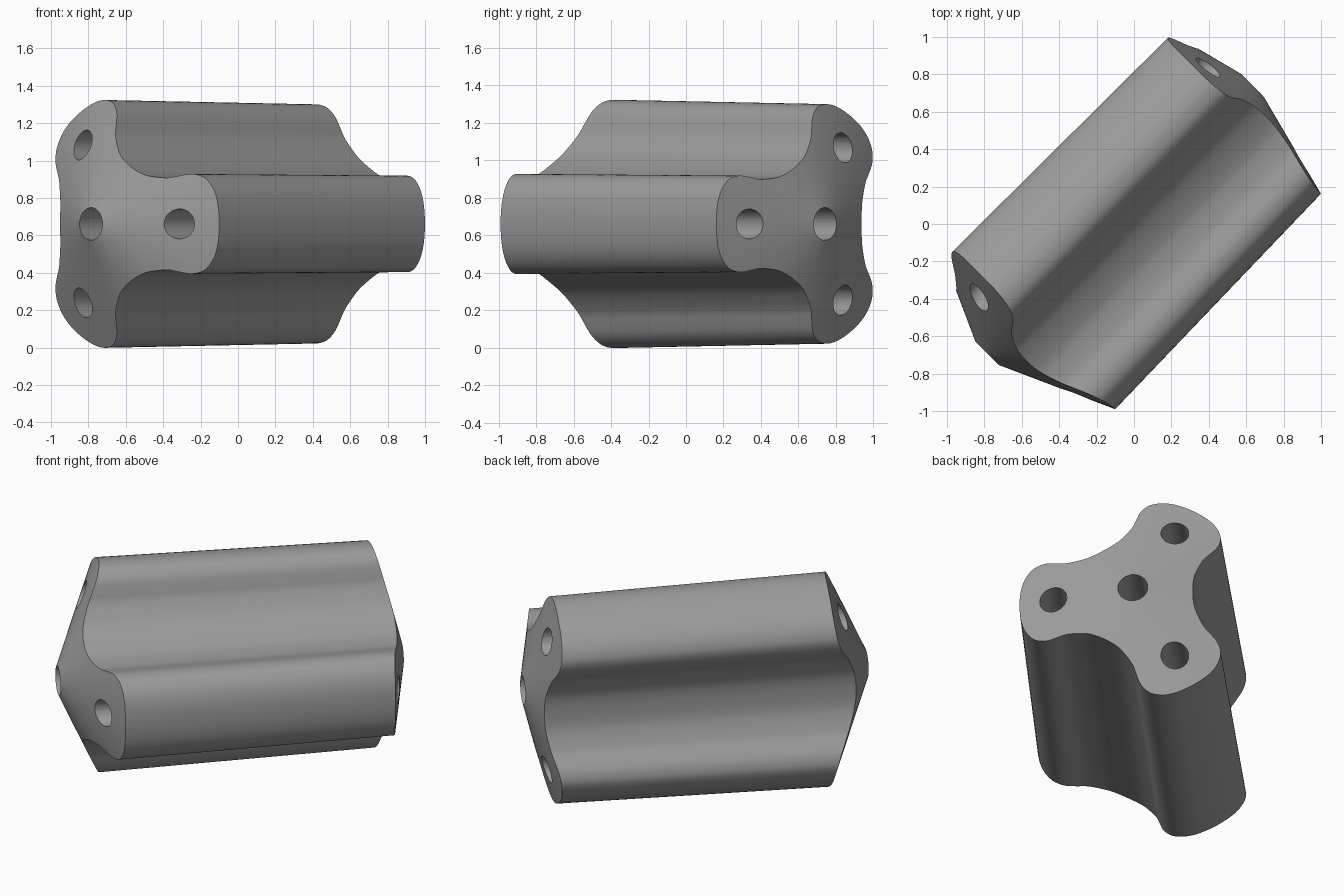
import bpy, bmesh, math
from mathutils import Vector

cube = bpy.data.objects.get("Cube")
if cube:
    bpy.data.objects.remove(cube, do_unlink=True)

# The pellet lies along U, with one lobe pointing along V
U = Vector((1, 1, 0)).normalized()
V = Vector((1, -1, 0)).normalized()
MID_Z = 0.661
# For each end: apex position, cone slope, sideways offset, taper scale
FRONT = (-1.084, 0.45, -0.066, 1.0)
BACK = (0.994, -0.258, -0.078, 0.965)


def place(end, a, b):
    """Point on an end cone at cross-section position (a, b)."""
    apex, slope, shift, scale = end
    a, b = a * scale, b * scale
    p = U * (apex + slope * math.hypot(a, b)) + V * (shift + a)
    return p + Vector((0, 0, MID_Z + b))


def turn(p, angle):
    c, s = math.cos(angle), math.sin(angle)
    return Vector((p[0] * c - p[1] * s, p[0] * s + p[1] * c))


def smooth_loop(points, steps):
    """Closed curve running smoothly through the points."""
    out = []
    n = len(points)
    for i in range(n):
        p0, p1, p2, p3 = (points[(i + k - 1) % n] for k in range(4))
        for j in range(steps):
            t = j / steps
            out.append(0.5 * (2 * p1 + (p2 - p0) * t
                              + (2 * p0 - 5 * p1 + 4 * p2 - p3) * t ** 2
                              + (3 * p1 - p0 - 3 * p2 + p3) * t ** 3))
    return out


def new_object(name, bm):
    bmesh.ops.recalc_face_normals(bm, faces=bm.faces)
    mesh = bpy.data.meshes.new(name)
    bm.to_mesh(mesh)
    bm.free()
    obj = bpy.data.objects.new(name, mesh)
    bpy.context.collection.objects.link(obj)
    return obj


# Half a lobe, from the tip to the valley, mirrored and repeated three times
half = [(0.695, 0), (0.686, 0.105), (0.66, 0.182), (0.618, 0.236),
        (0.577, 0.259), (0.525, 0.267), (0.46, 0.256), (0.40, 0.246),
        (0.30, 0.256), (0.24, 0.275), (0.1775, 0.307)]
lobe = [(a, -b) for a, b in reversed(half[1:-1])] + half
section = smooth_loop([turn(p, math.tau * k / 3) for k in range(3) for p in lobe], 3)

# Lobed body with conical ends
bm = bmesh.new()
rims = []
for end in (FRONT, BACK):
    rim = [bm.verts.new(place(end, *p)) for p in section]
    apex = bm.verts.new(place(end, 0, 0))
    for i, v in enumerate(rim):
        bm.faces.new((rim[i - 1], v, apex))
    rims.append(rim)
for i in range(len(section)):
    bm.faces.new((rims[0][i - 1], rims[0][i], rims[1][i], rims[1][i - 1]))
body = new_object("lobed_body", bm)

# Lengthwise holes: one in the centre and one in each lobe
bm = bmesh.new()
centres = [Vector((0, 0))] + [turn((0.487, 0), math.tau * k / 3) for k in range(3)]
for c in centres:
    radius = 0.087 if c.length == 0 else 0.08
    start, stop = place(FRONT, *c), place(BACK, *c)
    along = (stop - start) * 0.15
    rings = []
    for p in (start - along, stop + along):
        ring = []
        for i in range(32):
            t = math.tau * (i + 0.37) / 32
            side = V * math.cos(t) + Vector((0, 0, math.sin(t)))
            ring.append(bm.verts.new(p + side * radius))
        bm.faces.new(ring)
        rings.append(ring)
    for i in range(32):
        bm.faces.new((rings[0][i - 1], rings[0][i], rings[1][i], rings[1][i - 1]))
cutter = new_object("hole_cutter", bm)
cutter.hide_render = True

cut = body.modifiers.new("holes", "BOOLEAN")
cut.operation = "DIFFERENCE"
cut.solver = "EXACT"
cut.object = cutter
bpy.ops.object.select_all(action="DESELECT")
body.select_set(True)
bpy.context.view_layer.objects.active = body
bpy.ops.object.modifier_apply(modifier=cut.name)
bpy.data.objects.remove(cutter, do_unlink=True)
bpy.ops.object.shade_smooth_by_angle(angle=math.radians(30))

# Plain grey
grey = bpy.data.materials.new("grey")
grey.use_nodes = True
colour = (0.33, 0.33, 0.33, 1)
grey.diffuse_color = colour
grey.node_tree.nodes["Principled BSDF"].inputs["Base Color"].default_value = colour
body.data.materials.clear()
body.data.materials.append(grey)
